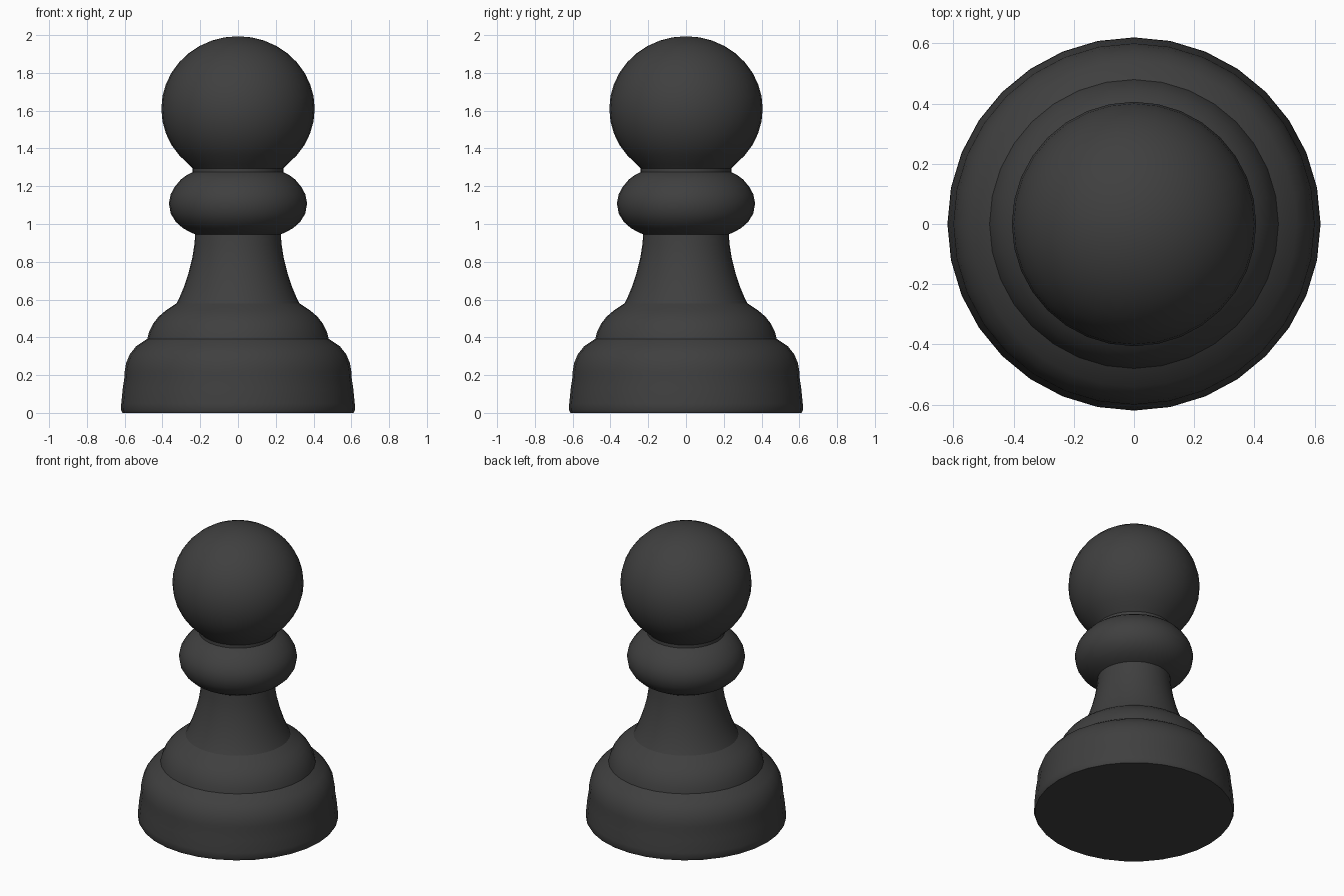
import bpy, bmesh, math

if "Cube" in bpy.data.objects:
    bpy.data.objects.remove(bpy.data.objects["Cube"])

SIDES = 32

black = bpy.data.materials.new("charcoal black")
black.diffuse_color = (0.05, 0.05, 0.05, 1)
black.use_nodes = True
black.node_tree.nodes["Principled BSDF"].inputs["Base Color"].default_value = black.diffuse_color


def arc(cr, cz, rr, rz, a0, a1, n):
    """Points (radius, height) on an elliptical arc, angles in degrees from horizontal."""
    out = []
    for i in range(n + 1):
        a = math.radians(a0 + (a1 - a0) * i / n)
        out.append((max(0.0, cr + rr * math.cos(a)), cz + rz * math.sin(a)))
    return out


def lathe(name, profile, angle=35):
    """Spin a (radius, height) profile around z into a smooth object."""
    bm = bmesh.new()
    verts = [bm.verts.new((r, 0, z)) for r, z in profile]
    edges = [bm.edges.new(p) for p in zip(verts, verts[1:])]
    bmesh.ops.spin(bm, geom=verts + edges, cent=(0, 0, 0), axis=(0, 0, 1),
                   angle=2 * math.pi, steps=SIDES, use_merge=True)
    bmesh.ops.remove_doubles(bm, verts=bm.verts[:], dist=1e-5)
    bmesh.ops.recalc_face_normals(bm, faces=bm.faces[:])
    # open strips have no inside, so point the faces away from the axis
    if sum(f.normal.x * f.calc_center_median().x + f.normal.y * f.calc_center_median().y
           for f in bm.faces) < 0:
        bmesh.ops.reverse_faces(bm, faces=bm.faces[:])
    me = bpy.data.meshes.new(name)
    bm.to_mesh(me)
    bm.free()
    me.materials.append(black)
    ob = bpy.data.objects.new(name, me)
    bpy.context.collection.objects.link(ob)
    bpy.ops.object.select_all(action='DESELECT')
    ob.select_set(True)
    bpy.context.view_layer.objects.active = ob
    bpy.ops.object.shade_smooth_by_angle(angle=math.radians(angle))
    return ob


# foot: flat underside, slightly tapered rim, rounded shoulder
lathe("foot", [(0, 0), (0.612, 0), (0.62, 0.015), (0.618, 0.05), (0.61, 0.13),
               (0.601, 0.19), (0.6, 0.22), (0.592, 0.265), (0.573, 0.31),
               (0.54, 0.352), (0.48, 0.392)])

# second step: smaller dome above the foot
lathe("step", [(0.48, 0.392), (0.472, 0.425), (0.45, 0.472), (0.42, 0.51),
               (0.385, 0.54), (0.325, 0.58)])

# stem: concave taper
lathe("stem", [(0.325, 0.58), (0.31, 0.61), (0.285, 0.67), (0.262, 0.74),
               (0.242, 0.82), (0.231, 0.89), (0.226, 0.955)])

# collar: bulging ring
lathe("collar", [(0.226, 0.945), (0.25, 0.955), (0.292, 0.978), (0.33, 1.012),
                 (0.356, 1.055), (0.366, 1.11), (0.356, 1.158), (0.335, 1.197),
                 (0.303, 1.235), (0.27, 1.26), (0.24, 1.274)])

# neck: short band under the head
lathe("neck", [(0.24, 1.27), (0.24, 1.298)])

# head: ball
lathe("head", [(0.24, 1.295)] + arc(0, 1.61, 0.406, 0.384, -50, 90, 14))
